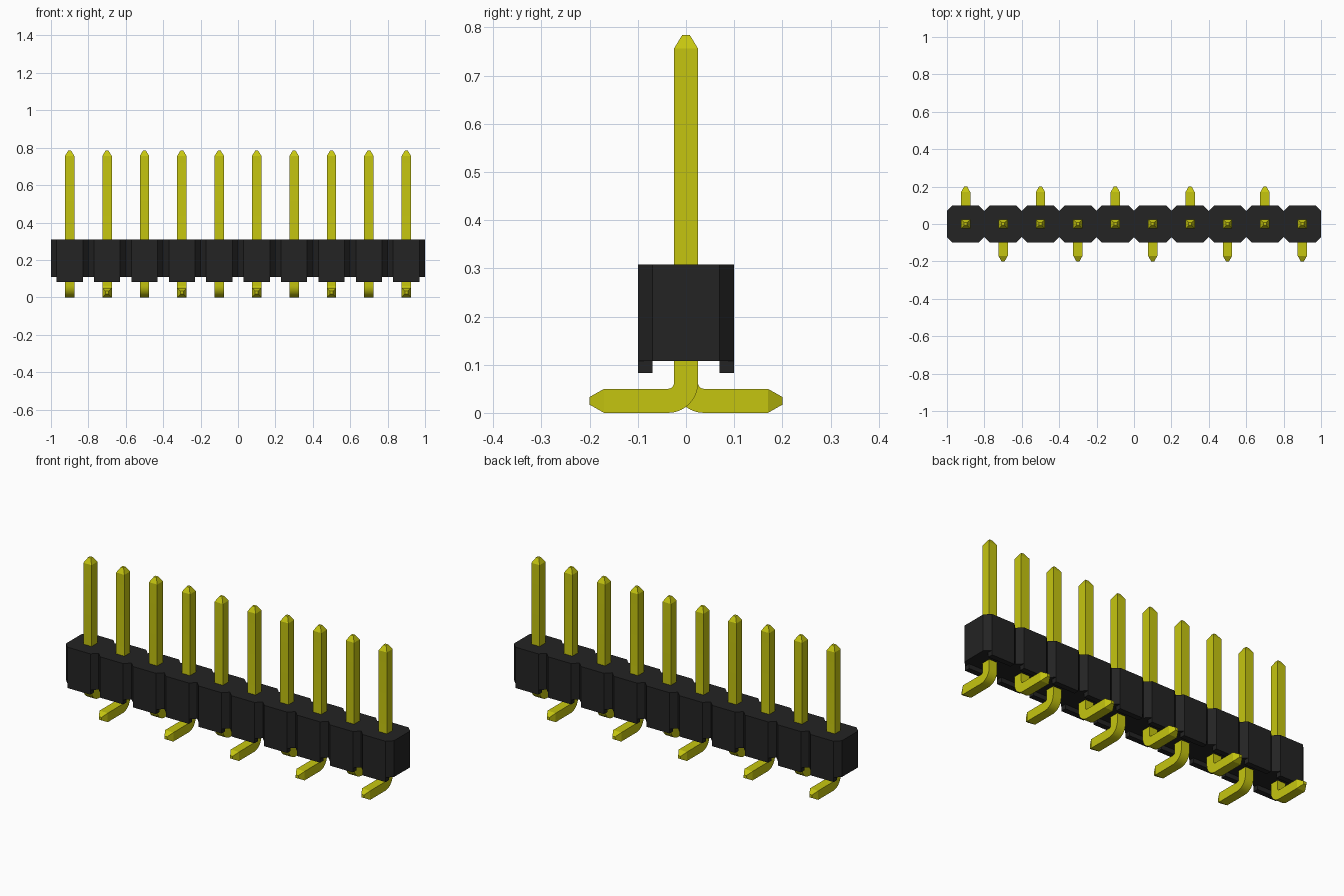
import bpy, bmesh, math
from mathutils import Vector

if "Cube" in bpy.data.objects:
    bpy.data.objects.remove(bpy.data.objects["Cube"], do_unlink=True)

PINS, PITCH = 10, 0.2
HALF, TIP = 0.025, 0.008            # half thickness of a pin and of its blunt tip
BEND = 0.0375                       # centre-line radius of the bend
CUT = 0.03                          # corner chamfer of the housing


def material(name, color):
    mat = bpy.data.materials.new(name)
    mat.use_nodes = True
    mat.diffuse_color = (*color, 1)
    mat.node_tree.nodes["Principled BSDF"].inputs["Base Color"].default_value = (*color, 1)
    return mat


def finish(bm, name, mat):
    bmesh.ops.recalc_face_normals(bm, faces=bm.faces)
    mesh = bpy.data.meshes.new(name)
    bm.to_mesh(mesh)
    bm.free()
    mesh.materials.append(mat)
    obj = bpy.data.objects.new(name, mesh)
    bpy.context.collection.objects.link(obj)
    return obj


black = material("black plastic", (0.017, 0.017, 0.017))
yellow = material("yellow metal", (0.56, 0.56, 0.005))
centers = [(i - (PINS - 1) / 2) * PITCH for i in range(PINS)]

# Housing: chamfered strip outline with a V notch between neighbours
front = []
for x in centers:
    front += [(x - 0.1, -0.1 + CUT), (x - 0.1 + CUT, -0.1), (x + 0.1 - CUT, -0.1)]
front.append((1.0, -0.1 + CUT))
outline = front + [(x, -y) for x, y in reversed(front)]
bm = bmesh.new()
base = bm.faces.new([bm.verts.new((x, y, 0.108)) for x, y in outline])
top = bmesh.ops.extrude_face_region(bm, geom=[base], use_keep_orig=True)["geom"]
bmesh.ops.translate(bm, vec=(0, 0, 0.2), verts=[v for v in top if isinstance(v, bmesh.types.BMVert)])
finish(bm, "housing", black)

# Standoff feet: one under each long face at every pin
bm = bmesh.new()
for x in centers:
    for side in (-1, 1):
        foot = bmesh.ops.create_cube(bm, size=1)["verts"]
        bmesh.ops.scale(bm, vec=(0.2 - 2 * CUT, CUT, 0.025), verts=foot)
        bmesh.ops.translate(bm, vec=(x, side * (0.1 - CUT / 2), 0.0955), verts=foot)
finish(bm, "standoff_feet", black)


# Pin: square section swept from the top tip, round the bend, to the tail tip
def pin(name, x, side):
    # Stations: y and z of the centre line, angle of travel, half width
    stations = [(0, 0.784, 0, TIP), (0, 0.756, 0, HALF)]
    for k in range(11):
        a = math.pi / 2 * k / 10
        stations.append((BEND * (1 - math.cos(a)), HALF + BEND * (1 - math.sin(a)), a, HALF))
    stations += [(0.17, HALF, math.pi / 2, HALF), (0.2, HALF, math.pi / 2, TIP)]
    bm = bmesh.new()
    rings = []
    for y, z, a, h in stations:
        across = Vector((0, math.cos(a), math.sin(a)))
        ring = []
        for sx, sn in ((-1, -1), (1, -1), (1, 1), (-1, 1)):
            p = Vector((sx * h, y, z)) + across * sn * h
            ring.append(bm.verts.new((x + p.x, side * p.y, p.z)))
        rings.append(ring)
    for r, s in zip(rings, rings[1:]):
        for j in range(4):
            bm.faces.new((r[j], r[(j + 1) % 4], s[(j + 1) % 4], s[j]))
    bm.faces.new(rings[0])
    bm.faces.new(rings[-1])
    return finish(bm, name, yellow)


# Tails alternate between back and front
pins = [pin(f"pin_{i + 1}", x, 1 if i % 2 == 0 else -1) for i, x in enumerate(centers)]
bpy.ops.object.select_all(action="DESELECT")
for p in pins:
    p.select_set(True)
bpy.context.view_layer.objects.active = pins[0]
bpy.ops.object.shade_smooth_by_angle(angle=math.radians(25))
